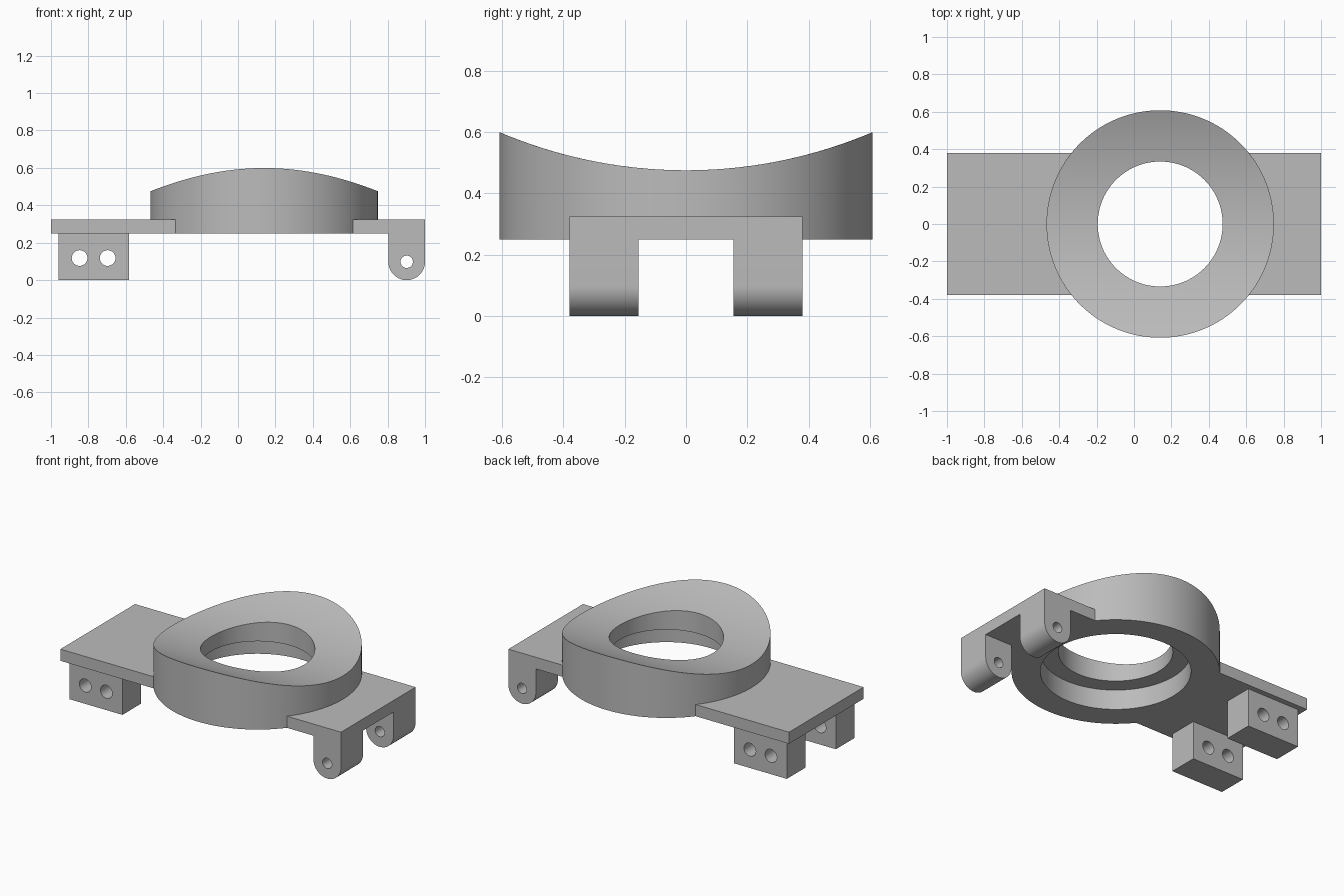
import bpy, bmesh
from math import cos, sin, pi, sqrt

old = bpy.data.objects.get("Cube")
if old:
    bpy.data.objects.remove(old, do_unlink=True)

grey = bpy.data.materials.new("light_grey")
grey.use_nodes = True
COLOUR = (0.5, 0.5, 0.5, 1)
grey.diffuse_color = COLOUR
grey.node_tree.nodes["Principled BSDF"].inputs["Base Color"].default_value = COLOUR

RING_X, RING_R, HOLE_R, BORE_R = 0.14, 0.608, 0.334, 0.44
BASE_Z, LEDGE_Z, PLATE_Z = 0.25, 0.38, 0.325
HALF_Y = 0.38


def finish(name, bm):
    """Turn a bmesh into a shaded object."""
    bmesh.ops.recalc_face_normals(bm, faces=bm.faces)
    mesh = bpy.data.meshes.new(name)
    bm.to_mesh(mesh)
    bm.free()
    mesh.materials.append(grey)
    obj = bpy.data.objects.new(name, mesh)
    bpy.context.collection.objects.link(obj)
    return obj


def smooth(obj):
    bpy.ops.object.select_all(action="DESELECT")
    obj.select_set(True)
    bpy.context.view_layer.objects.active = obj
    bpy.ops.object.shade_smooth_by_angle(angle=0.5)


def extrude(name, outline, move):
    """Extrude a closed outline of points along a vector."""
    bm = bmesh.new()
    face = bm.faces.new([bm.verts.new(p) for p in outline])
    out = bmesh.ops.extrude_face_region(bm, geom=[face])
    verts = [v for v in out["geom"] if isinstance(v, bmesh.types.BMVert)]
    bmesh.ops.translate(bm, verts=verts, vec=move)
    return finish(name, bm)


def cut(obj, cutter):
    """Subtract a cutter, then remove it."""
    mod = obj.modifiers.new("cut", "BOOLEAN")
    mod.operation, mod.solver, mod.object = "DIFFERENCE", "EXACT", cutter
    bpy.context.view_layer.objects.active = obj
    bpy.ops.object.modifier_apply(modifier=mod.name)
    bpy.data.objects.remove(cutter, do_unlink=True)


def arc(cx, cz, r, start, end, n, y):
    return [(cx + r * cos(start + (end - start) * i / n), y,
             cz + r * sin(start + (end - start) * i / n)) for i in range(n + 1)]


def pin_hole(x, z, r):
    return extrude("hole_cutter", arc(x, z, r, 0, 2 * pi, 40, -1)[:-1], (0, 2, 0))


# Saddle-topped ring: closed section swept round, top follows a cylinder along x
def saddle(y, radius=1.55):
    return 0.475 + radius - sqrt(radius * radius - y * y)


N, STEPS = 128, 6
section = [(BORE_R, BASE_Z), (RING_R, BASE_Z)]
section += [(RING_R + (HOLE_R - RING_R) * i / STEPS, None) for i in range(STEPS + 1)]
section += [(HOLE_R, LEDGE_Z), (BORE_R, LEDGE_Z)]
bm = bmesh.new()
loops = []
for r, z in section:
    loop = []
    for k in range(N):
        a = 2 * pi * k / N
        y = r * sin(a)
        loop.append(bm.verts.new((RING_X + r * cos(a), y, saddle(y) if z is None else z)))
    loops.append(loop)
for i, low in enumerate(loops):
    high = loops[(i + 1) % len(loops)]
    for k in range(N):
        j = (k + 1) % N
        bm.faces.new((low[k], low[j], high[j], high[k]))
smooth(finish("saddle_ring", bm))

# Flat plate, cleared where the ring sits
plate = extrude("base_plate", [(-1, -HALF_Y, BASE_Z), (1, -HALF_Y, BASE_Z),
                               (1, HALF_Y, BASE_Z), (-1, HALF_Y, BASE_Z)],
                (0, 0, PLATE_Z - BASE_Z))
disc = [(RING_X + 0.605 * cos(2 * pi * k / N), 0.605 * sin(2 * pi * k / N), 0)
        for k in range(N)]
cut(plate, extrude("disc_cutter", disc, (0, 0, 1)))

for side, s in (("front", -1), ("back", 1)):
    # Rounded hinge lug with one pin hole
    y = s * HALF_Y
    outline = [(1, y, BASE_Z)] + arc(0.902, 0.098, 0.098, 0, -pi, 32, y) + [(0.804, y, BASE_Z)]
    lug = extrude(side + "_hinge_lug", outline, (0, -s * 0.225, 0))
    cut(lug, pin_hole(0.902, 0.098, 0.033))
    smooth(lug)

    # Square block with two pin holes
    y = s * 0.345
    block = extrude(side + "_mount_block", [(-0.96, y, 0), (-0.582, y, 0),
                                            (-0.582, y, BASE_Z), (-0.96, y, BASE_Z)],
                    (0, -s * 0.19, 0))
    for x in (-0.847, -0.697):
        cut(block, pin_hole(x, 0.118, 0.042))
    smooth(block)
